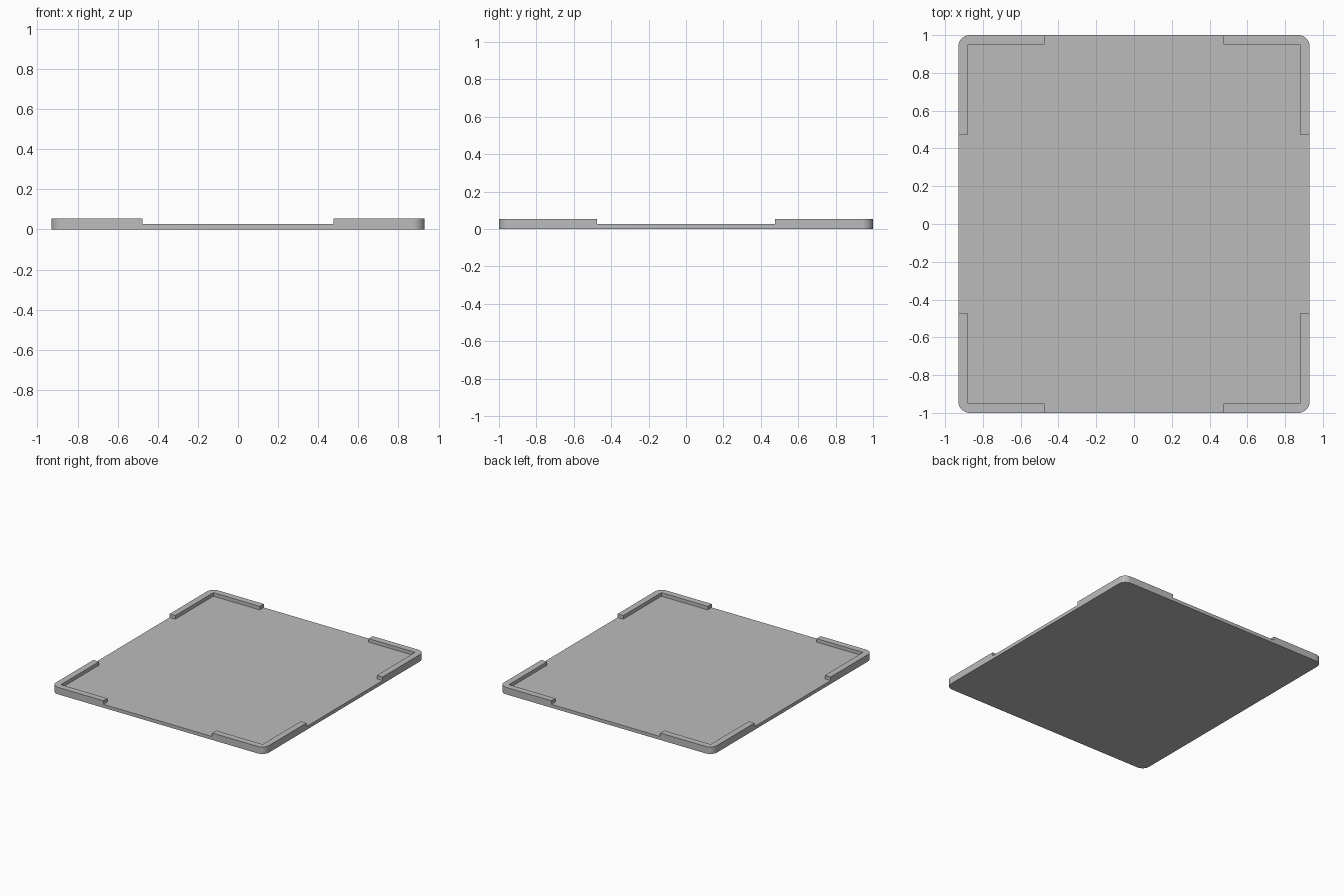
import bpy
import bmesh
from math import cos, sin, pi, radians

HALF_X, HALF_Y = 0.93, 1.0      # outer half sizes
RADIUS = 0.06                   # rounded corners
FLOOR, TOP = 0.027, 0.055       # plate top, lip top
LIP = 0.05                      # lip thickness
GAP = 0.475                     # half width of the opening between lips

cube = bpy.data.objects.get("Cube")
if cube:
    bpy.data.objects.remove(cube, do_unlink=True)

grey = bpy.data.materials.new("plain grey")
grey.use_nodes = True
colour = (0.5, 0.5, 0.5, 1)
grey.diffuse_color = colour
grey.node_tree.nodes["Principled BSDF"].inputs["Base Color"].default_value = colour


def four_corners(points):
    """Mirror the outline of the +x +y quarter into a closed outline."""
    outline = []
    for sx, sy in ((1, 1), (-1, 1), (-1, -1), (1, -1)):
        ordered = points if sx * sy > 0 else points[::-1]
        outline += [(x * sx, y * sy) for x, y in ordered]
    return outline


def prism(name, outline, bottom, top):
    """Extrude a flat outline upwards into a solid."""
    bm = bmesh.new()
    face = bm.faces.new([bm.verts.new((x, y, bottom)) for x, y in outline])
    extruded = bmesh.ops.extrude_face_region(bm, geom=[face])["geom"]
    for v in extruded:
        if isinstance(v, bmesh.types.BMVert):
            v.co.z = top
    bmesh.ops.recalc_face_normals(bm, faces=bm.faces)
    mesh = bpy.data.meshes.new(name)
    bm.to_mesh(mesh)
    bm.free()
    mesh.materials.append(grey)
    obj = bpy.data.objects.new(name, mesh)
    bpy.context.collection.objects.link(obj)
    return obj


# Rounded slab at full lip height
steps = 12
arc = [(HALF_X - RADIUS + RADIUS * cos(i * pi / 2 / steps),
        HALF_Y - RADIUS + RADIUS * sin(i * pi / 2 / steps))
       for i in range(steps + 1)]
tray = prism("tray_with_corner_lips", four_corners(arc), 0, TOP)

# Recess that leaves only the four L-shaped corner lips standing
inner_x, inner_y, beyond = HALF_X - LIP, HALF_Y - LIP, 1.2
recess = four_corners([(beyond, GAP), (inner_x, GAP), (inner_x, inner_y),
                       (GAP, inner_y), (GAP, beyond)])
cutter = prism("recess_cutter", recess, FLOOR, 0.2)
cutter.hide_render = True

# Cut the recess and drop the helper
cut = tray.modifiers.new("recess", "BOOLEAN")
cut.operation = "DIFFERENCE"
cut.solver = "EXACT"
cut.object = cutter
bpy.ops.object.select_all(action="DESELECT")
bpy.context.view_layer.objects.active = tray
tray.select_set(True)
bpy.ops.object.modifier_apply(modifier=cut.name)
bpy.data.objects.remove(cutter, do_unlink=True)

bpy.ops.object.shade_smooth_by_angle(angle=radians(30))
